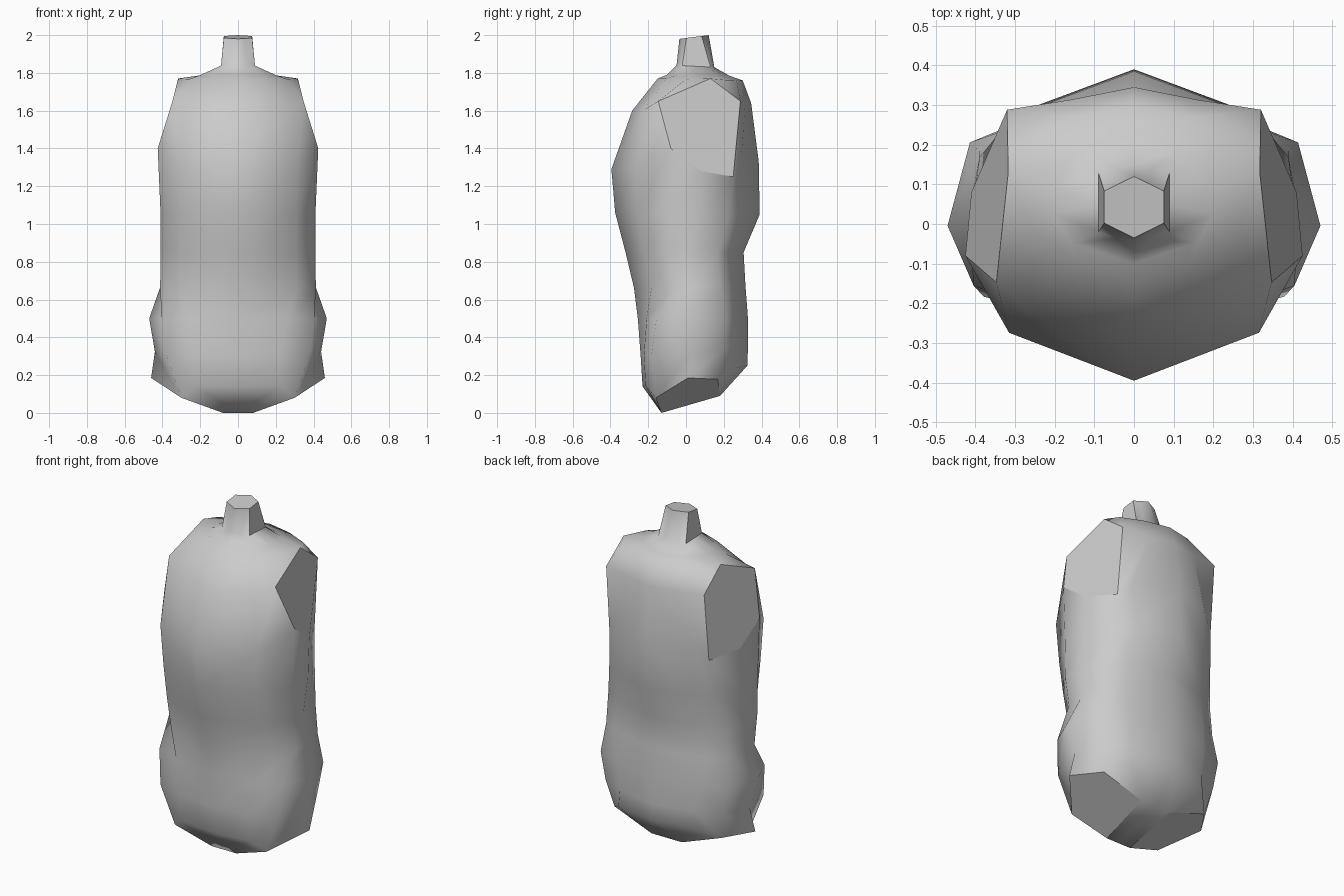
import bpy
import bmesh
from mathutils import Vector

cube = bpy.data.objects.get("Cube")
if cube:
    bpy.data.objects.remove(cube)

# Outlines of one half section: share of width, share of depth from the front
LOW_HIP = [(0, 0), (0.5, 0.03), (0.86, 0.1), (1, 0.48), (0.87, 0.78), (0.55, 0.9), (0, 1)]
HIP = [(0, 0), (0.55, 0.08), (0.86, 0.17), (1, 0.43), (0.88, 0.79), (0.55, 0.9), (0, 1)]
WAIST = [(0, 0), (0.75, 0.155), (1, 0.38), (1, 0.55), (0.95, 0.78), (0.65, 0.9), (0, 1)]
CHEST = [(0, 0), (0.75, 0.155), (1, 0.38), (1, 0.58), (0.83, 0.79), (0.6, 0.88), (0, 1)]
ARMPIT = [(0, 0), (0.6, 0.1), (0.8, 0.21), (1, 0.6), (0.75, 0.9), (0.36, 0.95), (0, 1)]
SHOULDER = [(0, 0), (0.4, 0.1), (0.8, 0.33), (1, 0.62), (0.85, 0.8), (0.45, 0.93), (0, 1)]
NECK_BASE = [(0, 0), (0.5, 0.07), (1, 0.15), (1, 0.5), (1, 0.9), (0.5, 0.95), (0, 1)]
NECK = [(0, 0), (0.5, 0.12), (1, 0.24), (1, 0.5), (1, 0.76), (0.5, 0.88), (0, 1)]

# Sections, bottom to top: outline, front z, front y, back z, back y, half width
SECTIONS = [
    (HIP, 0.00, -0.13, 0.09, 0.18, 0.15),
    (LOW_HIP, 0.14, -0.23, 0.25, 0.325, 0.46),
    (LOW_HIP, 0.30, -0.24, 0.35, 0.328, 0.44),
    (HIP, 0.50, -0.255, 0.50, 0.328, 0.47),
    (WAIST, 0.66, -0.275, 0.67, 0.315, 0.412),
    (WAIST, 0.85, -0.32, 0.85, 0.305, 0.41),
    (CHEST, 1.06, -0.375, 1.05, 0.39, 0.41),
    (CHEST, 1.29, -0.395, 1.33, 0.385, 0.42),
    (ARMPIT, 1.60, -0.285, 1.64, 0.345, 0.44),
    (SHOULDER, 1.77, -0.15, 1.76, 0.30, 0.325),
    (CHEST, 1.79, -0.10, 1.785, 0.23, 0.20),
    (NECK_BASE, 1.84, -0.05, 1.83, 0.15, 0.09),
    (NECK, 1.98, -0.035, 2.00, 0.12, 0.075),
]
LOW_CHEST, SHOULDER_TOP = 7, 9

# Corners of the flat leg and arm joints, by section and column
LEG_JOINT = {
    (0, 1): (0.08, -0.13, 0), (0, 5): (0.10, 0.18, 0.09),
    (1, 4): (0.35, 0.168, 0.178), (1, 3): (0.46, 0.01, 0.185),
    (1, 2): (0.30, -0.16, 0.08),
}
ARM_JOINT = {
    (7, 2): (0.425, -0.08, 1.40), (7, 3): (0.41, 0.08, 1.28),
    (7, 4): (0.325, 0.25, 1.25), (8, 4): (0.32, 0.288, 1.65),
    (9, 3): (0.317, 0.13, 1.77), (8, 2): (0.347, -0.147, 1.65),
}
CORNERS = LEG_JOINT | ARM_JOINT


def add_section(bm, row):
    outline, front_z, front_y, back_z, back_y, width = SECTIONS[row]
    front, back = Vector((0, front_y, front_z)), Vector((0, back_y, back_z))
    return [bm.verts.new(CORNERS.get((row, col),
                                     front.lerp(back, t) + Vector((x * width, 0, 0))))
            for col, (x, t) in enumerate(outline)]


def under_joint(row, col):
    """True where a joint replaces the skin."""
    if row == 0:
        return 1 <= col <= 4
    return LOW_CHEST <= row < SHOULDER_TOP and col in (2, 3)


# Half of the torso and neck, lofted from front to back
bm = bmesh.new()
rings = [add_section(bm, row) for row in range(len(SECTIONS))]
for row, (low, high) in enumerate(zip(rings, rings[1:])):
    for col in range(len(low) - 1):
        if not under_joint(row, col):
            bm.faces.new((low[col], low[col + 1], high[col + 1], high[col]))

# Crotch, neck top and flat joints
crotch = [rings[0][col] for col in (6, 5, 1, 0)]
bm.faces.new(crotch)
flat_faces = [bm.faces.new(rings[-1])]
for joint in (LEG_JOINT, ARM_JOINT):
    flat_faces.append(bm.faces.new([rings[row][col] for row, col in joint]))

# Small skin triangles beside the joints
for corners in [((0, 1), (1, 2), (1, 1)), ((0, 5), (1, 5), (1, 4)),
                ((8, 2), (9, 3), (9, 2)), ((8, 4), (9, 4), (9, 3))]:
    bm.faces.new([rings[row][col] for row, col in corners])
bmesh.ops.delete(bm, geom=[v for v in bm.verts if not v.link_faces], context="VERTS")

# Smooth skin, with crisp joints, neck sides and neck top
bm.normal_update()
for face in bm.faces:
    face.smooth = True
    if face.calc_center_median().z > 1.85 and face.normal.x > 0.9:
        flat_faces.append(face)
for face in flat_faces:
    face.smooth = False
    for edge in face.edges:
        edge.smooth = False

mesh = bpy.data.meshes.new("torso")
bm.to_mesh(mesh)
bm.free()
torso = bpy.data.objects.new("torso", mesh)
bpy.context.collection.objects.link(torso)
mirror = torso.modifiers.new("other side", "MIRROR")
mirror.use_clip = True

# Plain grey surface
grey = bpy.data.materials.new("light grey")
grey.use_nodes = True
colour = (0.6, 0.6, 0.6, 1)
grey.diffuse_color = colour
grey.node_tree.nodes["Principled BSDF"].inputs["Base Color"].default_value = colour
mesh.materials.append(grey)
